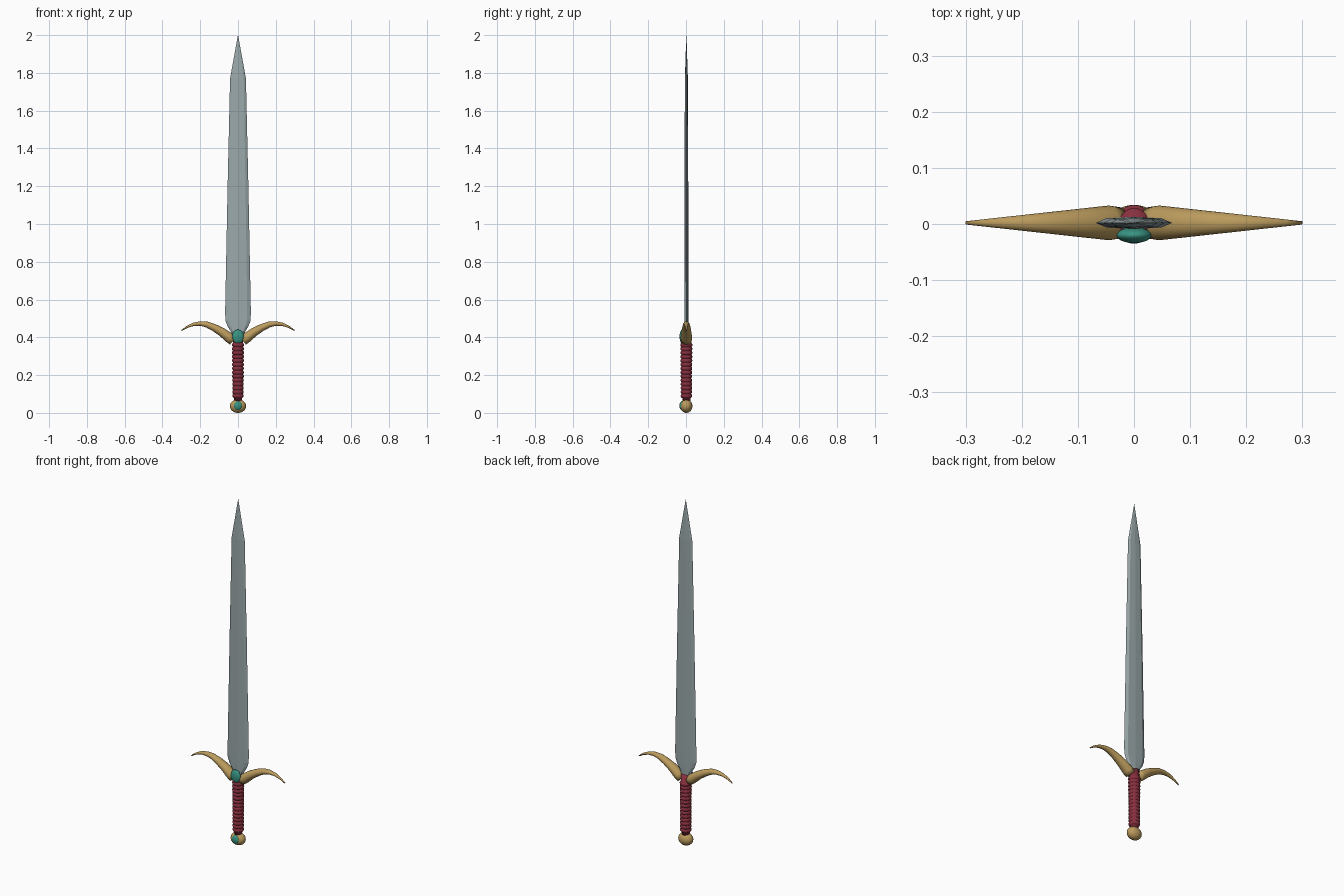
import bpy, bmesh, math
from mathutils import Vector

if "Cube" in bpy.data.objects:
    bpy.data.objects.remove(bpy.data.objects["Cube"])

AXIS_Y = 0.002  # the sword's axis sits slightly behind y = 0


def material(name, rgb):
    m = bpy.data.materials.new(name)
    m.diffuse_color = (*rgb, 1)
    m.use_nodes = True
    m.node_tree.nodes["Principled BSDF"].inputs["Base Color"].default_value = m.diffuse_color
    return m


steel = material("steel", (0.33, 0.40, 0.41))
gold = material("gold", (0.50, 0.33, 0.11))
leather = material("red_leather", (0.25, 0.03, 0.05))
jade = material("green_gem", (0.04, 0.30, 0.23))


def loft(name, rings, mat, smooth=True):
    """Skin a list of equal-length point rings and cap both ends."""
    bm = bmesh.new()
    loops = [[bm.verts.new(p) for p in ring] for ring in rings]
    n = len(loops[0])
    for a, b in zip(loops, loops[1:]):
        for i in range(n):
            j = (i + 1) % n
            bm.faces.new((a[i], a[j], b[j], b[i]))
    bm.faces.new(loops[0][::-1])
    bm.faces.new(loops[-1])
    bmesh.ops.recalc_face_normals(bm, faces=bm.faces)
    for f in bm.faces:
        f.smooth = smooth
    mesh = bpy.data.meshes.new(name)
    bm.to_mesh(mesh)
    bm.free()
    ob = bpy.data.objects.new(name, mesh)
    bpy.context.collection.objects.link(ob)
    mesh.materials.append(mat)
    return ob


def circle(c, u, v, n=24):
    return [c + u * math.cos(2 * math.pi * i / n) + v * math.sin(2 * math.pi * i / n)
            for i in range(n)]


def ellipsoid(name, loc, size, mat):
    bpy.ops.mesh.primitive_uv_sphere_add(segments=32, ring_count=16, radius=1, location=loc)
    ob = bpy.context.object
    ob.name = name
    ob.scale = size
    ob.data.materials.append(mat)
    bpy.ops.object.shade_smooth()


# Blade: (height, half width, half thickness), bevelled edges with a slight ridge
section = [(1, 0), (0.72, 0.75), (0, 1), (-0.72, 0.75),
           (-1, 0), (-0.72, -0.75), (0, -1), (0.72, -0.75)]
stations = [(0.39, 0.026, 0.010), (0.43, 0.038, 0.011), (0.46, 0.056, 0.011),
            (0.49, 0.067, 0.011), (0.54, 0.068, 0.011), (1.2, 0.055, 0.010),
            (1.77, 0.042, 0.008), (2.0, 0.0005, 0.0005)]
loft("blade", [[(x * w, AXIS_Y + y * t, z) for x, y in section]
               for z, w, t in stations], steel, smooth=False)

# Grip: cord wrap as a lathed profile of rounded ridges
X, Y = Vector((1, 0, 0)), Vector((0, 1, 0))
wraps, steps, z0, z1 = 14, 8, 0.08, 0.37
profile = [(0.055, 0.02), (z0, 0.022)]
for k in range(wraps * steps + 1):
    t = k / (wraps * steps)
    bump = abs(math.sin(math.pi * k / steps)) ** 0.6
    profile.append((z0 + (z1 - z0) * t, 0.0245 + 0.002 * t + 0.0055 * bump))
profile.append((0.41, 0.026))
loft("grip", [circle(Vector((0, AXIS_Y, z)), X * r, Y * r) for z, r in profile], leather)

# Guard: one tapering curved horn per side
path = [(0.026, 0.380), (0.045, 0.397), (0.085, 0.428), (0.127, 0.452),
        (0.165, 0.468), (0.20, 0.473), (0.235, 0.469), (0.27, 0.455), (0.299, 0.436)]
for side, label in ((-1, "left"), (1, "right")):
    rings = []
    for i, (x, z) in enumerate(path):
        a, b = path[max(i - 1, 0)], path[min(i + 1, len(path) - 1)]
        d = Vector((b[0] - a[0], 0, b[1] - a[1])).normalized()
        r = 0.033 - 0.030 * (x - 0.026) / 0.273
        normal = Vector((-d.z * side, 0, d.x)) * r * (0.75 if i == 0 else 0.88)
        rings.append(circle(Vector((x * side, AXIS_Y, z)), normal,
                            Y * r * (0.85 if i == 0 else 1)))
    loft("guard_" + label, rings, gold)

# Pommel and the two front gems
ellipsoid("pommel", (0, AXIS_Y, 0.036), (0.043, 0.032, 0.036), gold)
ellipsoid("pommel_gem", (0, -0.021, 0.038), (0.022, 0.014, 0.024), jade)
ellipsoid("guard_gem", (0, -0.020, 0.404), (0.031, 0.014, 0.037), jade)
